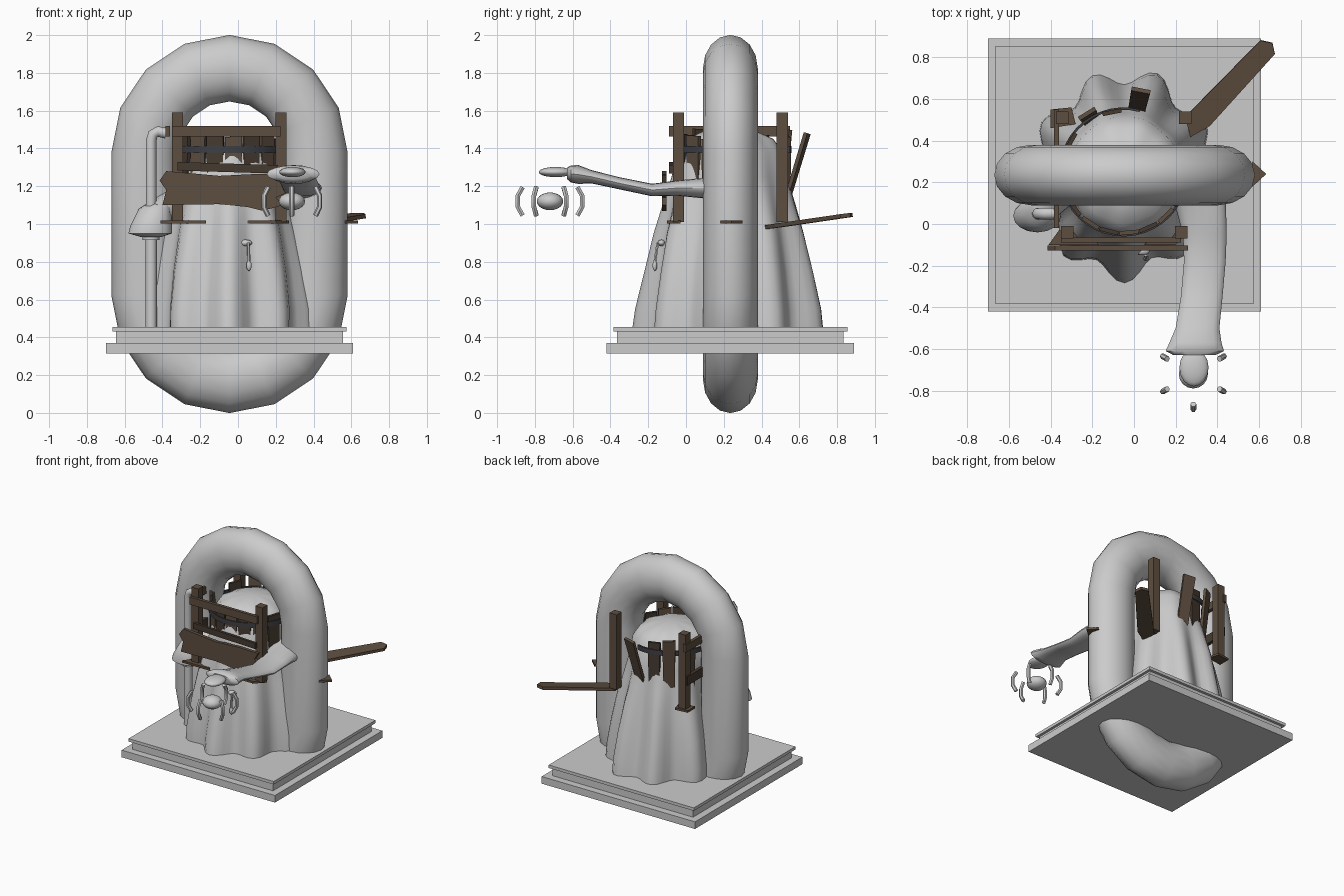
import bpy, bmesh, math, random
from mathutils import Vector, Matrix, Euler

if "Cube" in bpy.data.objects:
    bpy.data.objects.remove(bpy.data.objects["Cube"])

random.seed(4)
CX, CY = -0.045, 0.235
TAU = 2 * math.pi

def material(name, col):
    m = bpy.data.materials.new(name)
    m.diffuse_color = (*col, 1)
    m.use_nodes = True
    m.node_tree.nodes["Principled BSDF"].inputs["Base Color"].default_value = m.diffuse_color
    return m

WOOD = material("weathered_wood", (0.11, 0.075, 0.05))
DARK = material("dark_wood", (0.06, 0.042, 0.03))
IRON = material("iron", (0.05, 0.05, 0.055))

def finish(name, bm, mat=None, smooth=None):
    bmesh.ops.recalc_face_normals(bm, faces=bm.faces[:])
    me = bpy.data.meshes.new(name)
    bm.to_mesh(me)
    bm.free()
    ob = bpy.data.objects.new(name, me)
    bpy.context.collection.objects.link(ob)
    if mat:
        me.materials.append(mat)
    if smooth:
        bpy.ops.object.select_all(action='DESELECT')
        ob.select_set(True)
        bpy.context.view_layer.objects.active = ob
        bpy.ops.object.shade_smooth_by_angle(angle=math.radians(smooth))
    return ob

def skin(name, rings, closed=False, mat=None, smooth=50):
    """Bridge equal-sized point rings into one surface."""
    bm = bmesh.new()
    vs = [[bm.verts.new(p) for p in r] for r in rings]
    n = len(vs[0])
    for i in range(len(vs) if closed else len(vs) - 1):
        a, b = vs[i], vs[(i + 1) % len(vs)]
        for j in range(n):
            k = (j + 1) % n
            bm.faces.new((a[j], a[k], b[k], b[j]))
    if not closed:
        bm.faces.new(vs[0])
        bm.faces.new(vs[-1])
    return finish(name, bm, mat, smooth)

def oval(c, u, v, n=16):
    c, u, v = Vector(c), Vector(u), Vector(v)
    return [c + u * math.cos(TAU * i / n) + v * math.sin(TAU * i / n) for i in range(n)]

def tube(name, pts, r, n=10, mat=None):
    pts = [Vector(p) for p in pts]
    rings = []
    for i, p in enumerate(pts):
        t = (pts[min(i + 1, len(pts) - 1)] - pts[max(i - 1, 0)]).normalized()
        ref = Vector((0, 1, 0)) if abs(t.y) < 0.9 else Vector((0, 0, 1))
        u = t.cross(ref).normalized()
        rings.append(oval(p, u * r, t.cross(u) * r, n))
    return skin(name, rings, mat=mat)

def box(name, lo, hi, mat=None, rot=(0, 0, 0)):
    lo, hi = Vector(lo), Vector(hi)
    bm = bmesh.new()
    bmesh.ops.create_cube(bm, size=1)
    bm.transform(Matrix.Translation((lo + hi) / 2) @ Euler(rot).to_matrix().to_4x4()
                 @ Matrix.Diagonal((*(hi - lo), 1)))
    return finish(name, bm, mat)

def board(name, outline, thick, mw, mat=WOOD):
    """Broken board: 2D outline with thickness, placed by a matrix."""
    bm = bmesh.new()
    f = bm.faces.new([bm.verts.new((x, y, -thick / 2)) for x, y in outline])
    r = bmesh.ops.extrude_face_region(bm, geom=[f])
    bmesh.ops.translate(bm, vec=(0, 0, thick),
                        verts=[g for g in r["geom"] if isinstance(g, bmesh.types.BMVert)])
    bm.transform(mw)
    return finish(name, bm, mat)

def ball(name, c, s):
    bm = bmesh.new()
    bmesh.ops.create_uvsphere(bm, u_segments=16, v_segments=10, radius=1)
    bm.transform(Matrix.Translation(c) @ Matrix.Diagonal((*s, 1)))
    return finish(name, bm, smooth=60)

# Stepped square base
for nm, h, z0, z1 in (("base_lower_slab", 0.655, 0.315, 0.37),
                      ("base_middle_slab", 0.6, 0.365, 0.437),
                      ("base_top_lip", 0.62, 0.432, 0.455)):
    box(nm, (CX - h, CY - h, z0), (CX + h, CY + h, z1))

# Big upright closed loop
rings = []
for cz, a0 in ((1.375, 0), (0.625, math.pi)):
    for i in range(9):
        a = a0 + math.pi * i / 8
        d = Vector((math.cos(a), 0, math.sin(a)))
        rings.append(oval(Vector((CX, CY, cz)) + d * 0.45, d * 0.176, (0, 0.145, 0)))
skin("upright_loop", rings, closed=True)

# Draped robe with folds, ending in a domed hood
rings = []
for z, rx, ry, f in ((0.45, 0.42, 0.47, .09), (0.55, 0.415, 0.46, .09), (0.75, 0.385, 0.425, .08),
                     (0.95, 0.345, 0.385, .07), (1.1, 0.31, 0.345, .05), (1.25, 0.285, 0.305, .02),
                     (1.38, 0.27, 0.28, .01), (1.45, 0.22, 0.23, .03), (1.49, 0.13, 0.14, .02),
                     (1.505, 0.03, 0.03, 0)):
    ring = []
    for i in range(72):
        a = TAU * i / 72
        k = 1 + f * math.cos(9 * (a + math.pi / 2)) + f * 0.2 * math.sin(4 * a + z * 5)
        ring.append((CX + rx * k * math.cos(a), CY + ry * k * math.sin(a), z))
    rings.append(ring)
skin("draped_robe", rings)

# Outstretched arm with flared cuff, and hand
arm = ((0.2, 0.28, 1.19, .16, .09), (0.31, 0.15, 1.19, .13, .06), (0.34, -0.05, 1.19, .105, .04),
       (0.34, -0.18, 1.18, .1, .033), (0.325, -0.35, 1.215, .1, .032), (0.305, -0.5, 1.25, .105, .035),
       (0.295, -0.57, 1.262, .125, .05), (0.292, -0.61, 1.265, .14, .045), (0.29, -0.63, 1.268, .1, .03))
skin("outstretched_arm", [oval((x, y, z), (w, 0, 0), (0, 0, h)) for x, y, z, w, h in arm])
ball("open_hand", (0.288, -0.69, 1.275), (0.07, 0.09, 0.027))

# Floating orb with six bent brackets around it
oc = Vector((0.285, -0.72, 1.12))
ball("floating_orb", oc, (0.07, 0.07, 0.047))
for i in range(6):
    a = math.pi / 2 + TAU * i / 6
    d = Vector((math.cos(a), math.sin(a), 0))
    tube("orb_bracket", [oc + d * r + Vector((0, 0, z)) for r, z in
                         ((.145, .075), (.17, .03), (.17, -.03), (.145, -.075))], 0.014, 6)

# Lowered arm gripping a hooked staff
skin("lowered_sleeve", [oval(c, (w, 0, 0), (0, h, 0)) for c, w, h in
                        (((-0.46, 0.04, 0.93), .05, .045), ((-0.465, 0.04, 0.95), .115, .08),
                         ((-0.46, 0.045, 0.99), .11, .085), ((-0.44, 0.07, 1.08), .085, .085),
                         ((-0.4, 0.12, 1.13), .05, .06))])
tube("lowered_upper_arm", [(-0.44, 0.07, 1.05), (-0.36, 0.14, 1.1), (-0.25, 0.22, 1.14)], 0.075, 12)
tube("staff_shaft", [(-0.46, 0.05, 0.45), (-0.46, 0.05, 1.1)], 0.03, 12)
tube("staff_collar", [(-0.46, 0.05, 0.915), (-0.46, 0.05, 0.94)], 0.045, 12)
tube("staff_hook", [(-0.46, 0.05, 1.05), (-0.46, 0.05, 1.44), (-0.45, 0.05, 1.475),
                    (-0.425, 0.05, 1.49), (-0.38, 0.05, 1.48)], 0.028, 12)

# Small chain charm on the robe front
ball("charm_clasp", (0.04, -0.13, 0.9), (0.035, 0.02, 0.017))
tube("charm_chain", [(0.055, -0.15, 0.9), (0.058, -0.165, 0.8)], 0.008, 6)
ball("charm_drop", (0.058, -0.165, 0.78), (0.014, 0.012, 0.028))

# Four corner posts
for x, y in ((-0.32, -0.04), (0.228, -0.04), (0.245, 0.51), (-0.345, 0.51)):
    box("corner_post", (x - .03, y - .03, 1.01), (x + .03, y + .03, 1.59), WOOD)

# Broken barrel staves: angle, bottom, top, outward lean
for deg, z0, z1, lean in ((195, 1.1, 1.47, 0), (216, 1.08, 1.5, 0), (237, 1.08, 1.47, 0), (256, 1.08, 1.48, 0),
                          (275, 1.08, 1.46, 0), (294, 1.08, 1.48, 0), (314, 1.1, 1.47, 0), (335, 1.12, 1.45, 0),
                          (78, 1.13, 1.5, .3), (101, 1.12, 1.46, 0), (122, 1.12, 1.5, .1),
                          (150, 1.12, 1.47, 0)):
    a = math.radians(deg)
    mw = (Matrix.Translation((-0.05 + .292 * math.cos(a), .25 + .292 * math.sin(a), z0))
          @ Matrix.Rotation(a, 4, 'Z') @ Matrix.Rotation(lean, 4, 'Y')
          @ Matrix(((0, 0, 1, 0), (1, 0, 0, 0), (0, 1, 0, 0), (0, 0, 0, 1))))
    h, j = z1 - z0, random.uniform(-.02, .02)
    board("barrel_stave", [(-.04, 0), (.04, j), (.046, h + j / 2), (-.046, h)], 0.02, mw,
          random.choice((WOOD, DARK)))

# Iron hoop around the staves
hoop = []
for i in range(33):
    a = math.radians(75) + math.radians(285) * i / 32
    hoop.append([(-0.05 + r * math.cos(a), 0.25 + r * math.sin(a), z)
                 for r, z in ((.298, 1.375), (.31, 1.375), (.31, 1.412), (.298, 1.412))])
skin("iron_hoop", hoop, mat=IRON, smooth=30)

# Rails between the posts
box("front_top_rail", (-0.35, -0.09, 1.462), (0.225, -0.065, 1.52), WOOD)
box("front_mid_rail", (-0.32, -0.09, 1.275), (0.21, -0.07, 1.32), DARK, (0, 0.03, 0))
box("left_top_rail", (-0.385, -0.02, 1.462), (-0.36, 0.55, 1.52), WOOD)
box("left_low_rail", (-0.385, 0.05, 1.2), (-0.36, 0.53, 1.27), DARK)

# Wide splintered front board
front = Matrix.Translation((0, -0.115, 0)) @ Matrix.Rotation(math.pi / 2, 4, 'X')
board("wide_front_board", [(-.4, 1.1), (-.1, 1.105), (.05, 1.09), (.13, 1.07), (.24, 1.1), (.2, 1.14), (.27, 1.17),
                           (.23, 1.21), (.26, 1.26), (.1, 1.265), (-.1, 1.255), (-.38, 1.28), (-.415, 1.23),
                           (-.38, 1.18)], 0.025, front)

# Remains of the plank floor
floor = Matrix.Translation((0, 0, 1.01))
for pts in ([(-.41, -.1), (-.17, -.1), (-.2, -.05), (-.36, -.03)],
            [(.05, -.1), (.2, -.1), (.27, -.03), (.1, -.04)],
            [(.5, .17), (.57, .3), (.635, .24), (.57, .18)],
            [(-.4, .46), (-.28, .48), (-.3, .56), (-.4, .55)]):
    board("floor_fragment", pts, 0.016, floor)

# Long loose board sticking out at the back corner
mw = (Matrix.Translation((0.25, 0.44, 0.985)) @ Matrix.Rotation(math.radians(46), 4, 'Z')
      @ Matrix.Rotation(math.radians(-6), 4, 'Y') @ Matrix.Rotation(0.08, 4, 'X'))
board("loose_board", [(0, -.03), (.1, -.06), (.57, -.045), (.6, 0), (.57, .05), (.05, .055), (.03, .02)],
      0.022, mw)
